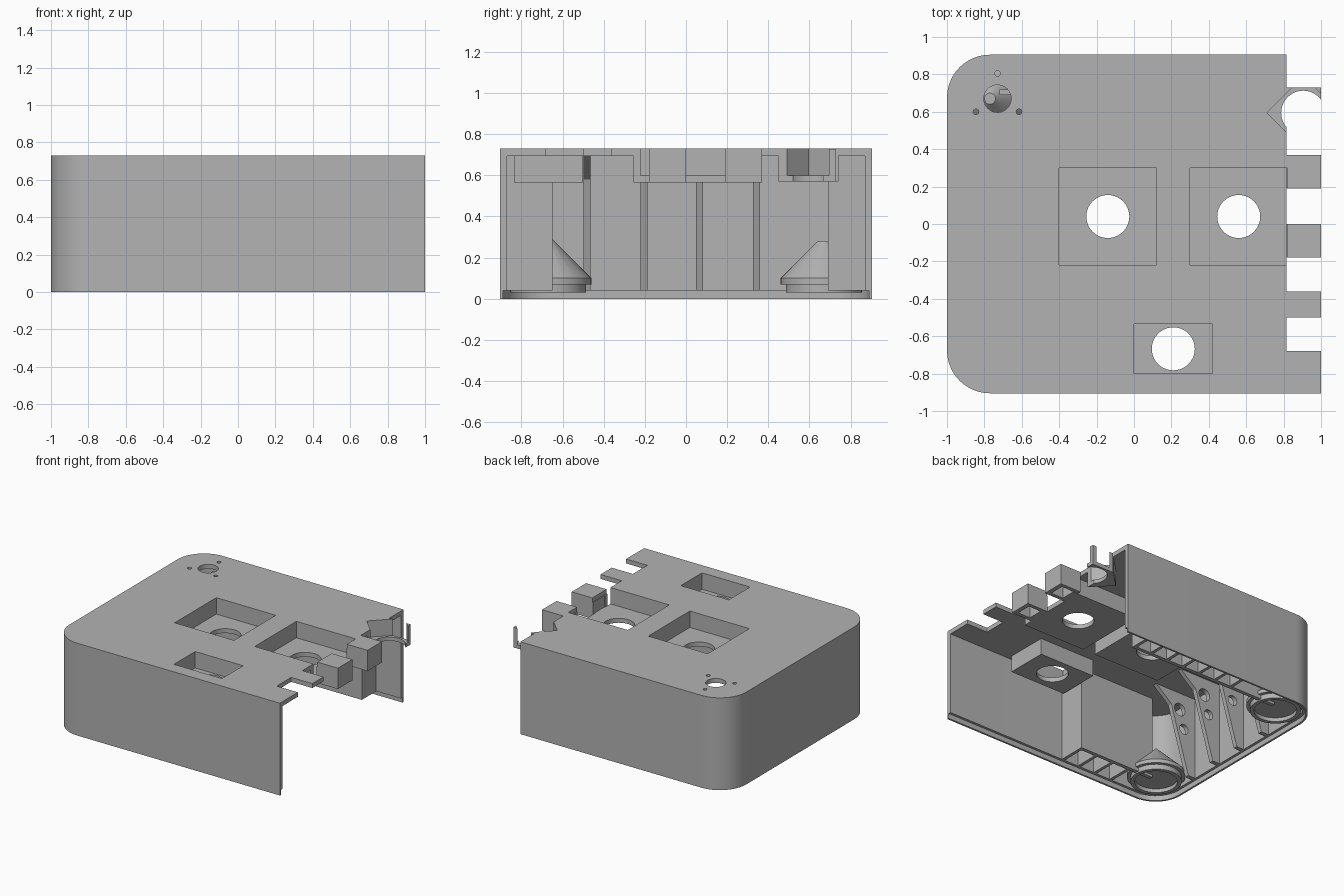
import bpy, bmesh, math

cube = bpy.data.objects.get("Cube")
if cube:
    bpy.data.objects.remove(cube, do_unlink=True)

mat = bpy.data.materials.new("light_grey_plastic")
mat.use_nodes = True
GREY = (0.45, 0.45, 0.45, 1)
mat.diffuse_color = GREY
mat.node_tree.nodes["Principled BSDF"].inputs["Base Color"].default_value = GREY


def finish(name, bm):
    bmesh.ops.recalc_face_normals(bm, faces=bm.faces)
    mesh = bpy.data.meshes.new(name)
    bm.to_mesh(mesh)
    bm.free()
    mesh.materials.append(mat)
    ob = bpy.data.objects.new(name, mesh)
    bpy.context.collection.objects.link(ob)
    return ob


def prism(name, points, lo, hi, axis="z"):
    """Extrude a 2D outline along z, or an x-z outline along y."""
    bm = bmesh.new()
    place = (lambda p, h: (p[0], p[1], h)) if axis == "z" else (lambda p, h: (p[0], h, p[1]))
    face = bm.faces.new([bm.verts.new(place(p, lo)) for p in points])
    new = bmesh.ops.extrude_face_region(bm, geom=[face])["geom"]
    shift = (0, 0, hi - lo) if axis == "z" else (0, hi - lo, 0)
    bmesh.ops.translate(bm, vec=shift, verts=[v for v in new if isinstance(v, bmesh.types.BMVert)])
    return finish(name, bm)


def box(name, x0, x1, y0, y1, z0, z1):
    return prism(name, [(x0, y0), (x1, y0), (x1, y1), (x0, y1)], z0, z1)


def circle(x, y, r, n=40):
    return [(x + r * math.cos(math.tau * i / n), y + r * math.sin(math.tau * i / n)) for i in range(n)]


def diamond(x, y, r):
    return [(x - r, y), (x, y - r), (x + r, y), (x, y + r)]


def outline(inset, right):
    """Plan of the case: square on the right, rounded on the left."""
    r, cx, cy = 0.23 - inset, -0.77, 0.675
    pts = [(right, cy + r)]
    for start, side in ((90, 1), (180, -1)):
        for i in range(13):
            a = math.radians(start + i * 7.5)
            pts.append((cx + r * math.cos(a), side * cy + r * math.sin(a)))
    return pts + [(right, -cy - r)]


def cut(ob, *cutters):
    for c in cutters:
        mod = ob.modifiers.new("cut", "BOOLEAN")
        mod.operation, mod.solver, mod.object = "DIFFERENCE", "EXACT", c
        dg = bpy.context.evaluated_depsgraph_get()
        mesh = bpy.data.meshes.new_from_object(ob.evaluated_get(dg))
        ob.modifiers.clear()
        ob.data = mesh
        bpy.data.objects.remove(c, do_unlink=True)
    return ob


def lathe(name, profile, x, y, n=48):
    bm = bmesh.new()
    vs = [bm.verts.new((x + r, y, z)) for r, z in profile]
    es = [bm.edges.new(p) for p in zip(vs, vs[1:])]
    bmesh.ops.spin(bm, geom=vs + es, cent=(x, y, 0), axis=(0, 0, 1), angle=math.tau, steps=n)
    bmesh.ops.remove_doubles(bm, verts=bm.verts, dist=0.0005)
    return finish(name, bm)


TOP, CEIL, EDGE, DEEP, WALL = 0.73, 0.695, 0.815, 0.565, 0.035
GAPS = ((-0.68, -0.5), (-0.36, -0.18), (0, 0.19))
parts = []

# Case shell with rebated lower rim and a notched right edge
shell = prism("case_shell", outline(0, 1), 0, TOP)
cut(shell, prism("c", outline(WALL, 1.2), -0.1, CEIL),
    prism("c", outline(0.015, 1.2), -0.1, 0.04),
    box("c", EDGE, 1.2, 0.37, 1.2, -0.2, 1))
for a, b in GAPS:
    cut(shell, box("c", EDGE, 1.2, a, b, 0.5, 1))
parts.append(shell)

# Sunken square trays with a round hole in the floor
TRAYS = {"left_tray": (-0.4, 0.12, -0.22, 0.3),
         "right_tray": (0.3, 0.82, -0.22, 0.3),
         "front_tray": (0, 0.42, -0.8, -0.535)}
for name, (x0, x1, y0, y1) in TRAYS.items():
    w, cx, cy = WALL, (x0 + x1) / 2, (y0 + y1) / 2
    cut(shell, box("c", x0, x1, y0, y1, 0.6, 1))
    tray = box(name, x0 - w, x1 + w, y0 - w, y1 + w, DEEP, CEIL)
    cut(tray, box("c", x0, x1, y0, y1, 0.6, 1), prism("c", circle(cx, cy, 0.115), 0.4, 1))
    if x1 > 0.8:
        for a, b in GAPS[1:]:
            cut(tray, box("c", EDGE, 1.2, a, b, 0.4, 1))
    parts.append(tray)

# Hollow boxes below the two middle tabs
for name, a, b in (("front_tab_box", -0.18, 0), ("back_tab_box", 0.19, 0.37)):
    tab = box(name, EDGE, 1, a, b, DEEP, CEIL)
    parts.append(cut(tab, box("c", 0.7, 1 - WALL, a + 0.03, b - 0.03, 0.4, CEIL - 0.005)))

# Diamond socket on the right edge, cut by the joint
SX, SY = 0.905, 0.595
cut(shell, prism("c", diamond(SX, SY, 0.195), 0.5, 1))
socket = prism("diamond_socket", diamond(SX, SY, 0.235), 0.57, TOP - 0.001)
cut(socket, prism("c", diamond(SX, SY, 0.195), 0.6, 1),
    prism("c", circle(SX, SY, 0.118), 0.4, 1),
    box("c", EDGE, 1.3, 0.2, SY, 0.4, 1),
    box("c", 1, 1.3, 0.2, 1, 0.4, 1),
    box("c", EDGE, 1.3, 0.73, 1, 0.4, 1))
parts.append(socket)

# Round opening and three screw holes in the top
HX, HY = -0.73, 0.67
cut(shell, prism("c", circle(HX, HY, 0.073), 0.5, 1))
for dx, dy in ((0, 0.135), (-0.115, -0.07), (0.115, -0.07)):
    cut(shell, prism("c", circle(HX + dx, HY + dy, 0.015, 16), 0.5, 1))

# Corner feet: recessed rings with a cone above
for name, y, tip in (("front_foot", -0.67, 0.002), ("back_foot", 0.67, 0.03)):
    peak = 0.31 - tip
    foot = lathe(name, [(0, 0.06), (0.155, 0.06), (0.155, 0.03), (0.185, 0.03), (0.185, 0.07),
                        (0.21, 0.07), (0.21, 0.1), (tip, peak), (0, peak)], -0.77, y)
    parts.append(foot)

# Tapered gussets on the left wall, each with two holes
for i, y in enumerate((-0.48, -0.205, 0.065, 0.342)):
    rib = prism("gusset_%d" % (i + 1), [(-0.97, 0.04), (-0.9, 0.04), (-0.74, 0.58),
                                        (-0.6, CEIL), (-0.97, CEIL)],
                y - 0.017, y + 0.017, "y")
    for x, z, r in ((-0.82, 0.56, 0.05), (-0.86, 0.41, 0.04)):
        cut(rib, prism("c", circle(x, z, r, 24), y - 0.1, y + 0.1, "y"))
    parts.append(rib)

# Hollow double walls at front and back, divided into cells
for name, x1, y0, y1, count in (("front_inner_wall", -0.05, -0.68, -0.65, 4),
                                ("back_inner_wall", 0.6, 0.69, 0.72, 7)):
    parts.append(box(name, -0.72, x1, y0, y1, 0.04, CEIL))
    far = -0.875 if y0 < 0 else 0.875
    for k in range(count):
        x = x1 - k * 0.15
        lo, hi = sorted((far, y0 + 0.015))
        parts.append(box("%s_divider_%d" % (name, k + 1), x - 0.025, x, lo, hi, 0.04, CEIL))

# Smooth the curves and keep the corners sharp
bpy.ops.object.select_all(action="DESELECT")
for ob in parts:
    ob.select_set(True)
bpy.context.view_layer.objects.active = shell
bpy.ops.object.shade_smooth_by_angle(angle=math.radians(30))
